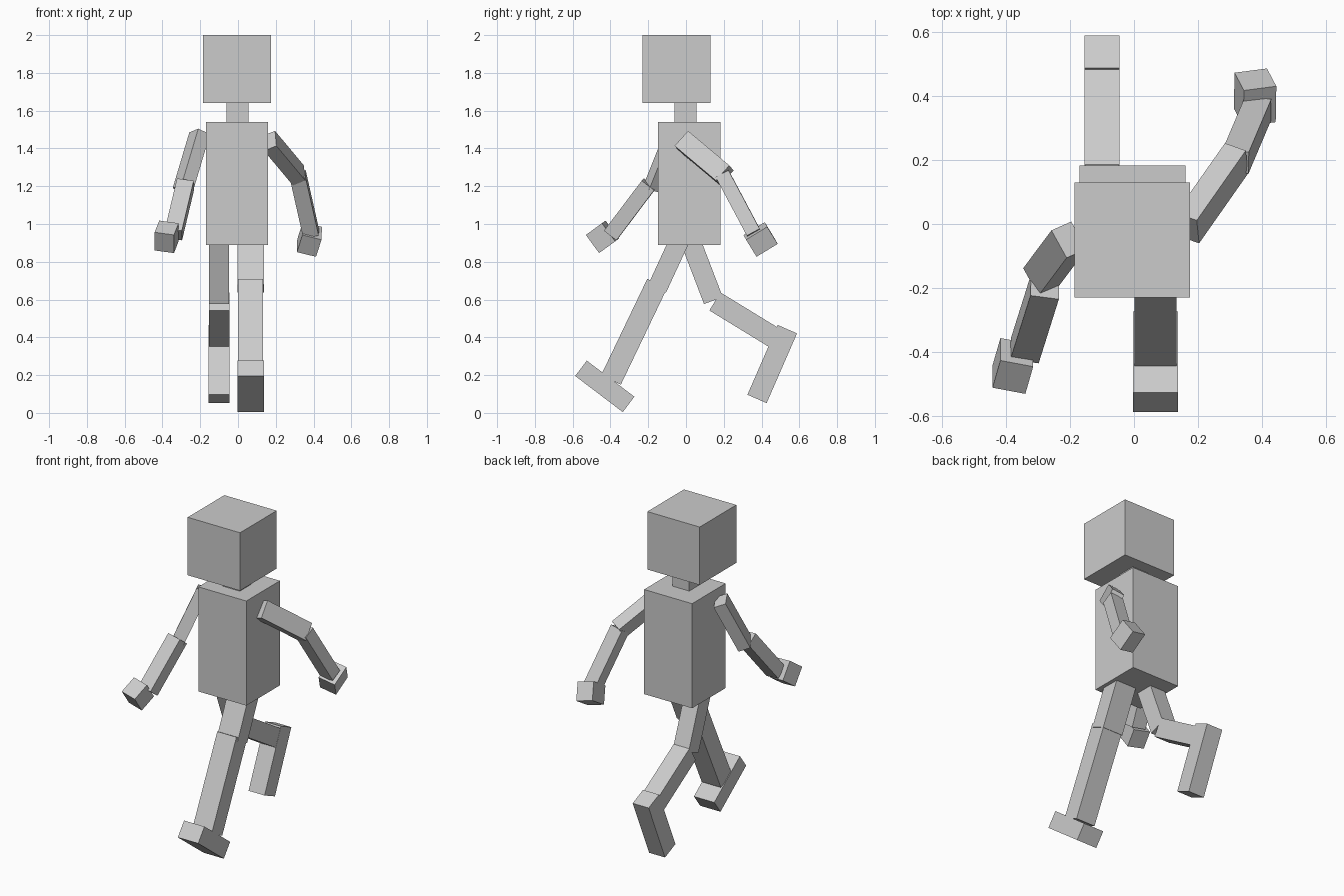
import bpy
from mathutils import Matrix, Vector

cube = bpy.data.objects.get("Cube")
if cube:
    bpy.data.objects.remove(cube, do_unlink=True)

# One plain grey for the whole figure
grey = bpy.data.materials.new("plain_grey")
grey.use_nodes = True
colour = (0.6, 0.6, 0.6, 1)
grey.diffuse_color = colour
grey.node_tree.nodes["Principled BSDF"].inputs["Base Color"].default_value = colour


def limb(name, start, end, width, depth, side=(1, 0, 0)):
    """Box running from start to end, its width measured along side."""
    start, end = Vector(start), Vector(end)
    axis = end - start
    along = axis.normalized()
    across = Vector(side)
    across = (across - along * across.dot(along)).normalized()
    out = along.cross(across)
    frame = Matrix((across * width, out * depth, axis)).transposed().to_4x4()
    bpy.ops.mesh.primitive_cube_add(size=1)
    obj = bpy.context.object
    obj.name = name
    obj.data.transform(Matrix.Translation((start + end) / 2) @ frame)
    obj.data.materials.append(grey)
    return obj


def leg_part(name, x, start, end, width, depth):
    """Leg box lying in a plane of constant x; points are (y, z)."""
    limb(name, (x, *start), (x, *end), width, depth)


# Head, neck and torso
limb("head", (-0.005, -0.05, 1.64), (-0.005, -0.05, 2.0), 0.36, 0.36)
limb("neck", (-0.003, -0.003, 1.53), (-0.003, -0.003, 1.65), 0.115, 0.115)
limb("torso", (-0.005, 0.018, 0.89), (-0.005, 0.018, 1.54), 0.33, 0.33)

# Left leg, striding forward
leg_part("left_thigh", 0.067, (-0.018, 0.95), (-0.153, 0.658), 0.14, 0.104)
leg_part("left_shin", 0.067, (-0.153, 0.684), (-0.397, 0.175), 0.132, 0.116)
leg_part("left_foot", 0.067, (-0.556, 0.236), (-0.304, 0.045), 0.14, 0.102)

# Right leg, kicked back
leg_part("right_thigh", -0.1, (0.009, 0.95), (0.145, 0.595), 0.106, 0.106)
leg_part("right_shin", -0.1, (0.153, 0.59), (0.48, 0.39), 0.108, 0.112)
leg_part("right_foot", -0.1, (0.537, 0.443), (0.376, 0.074), 0.11, 0.111)

# Left arm, swung back
limb("left_upper_arm", (0.167, -0.013, 1.44), (0.32, 0.205, 1.257),
     0.074, 0.107, (0.07, -0.015, 0.02))
limb("left_forearm", (0.317, 0.195, 1.26), (0.387, 0.36, 0.95),
     0.083, 0.077, (1, -0.1, 0.15))
limb("left_hand", (0.377, 0.339, 0.884), (0.379, 0.451, 0.952),
     0.105, 0.11, (0.1, 0.012, -0.025))

# Right arm, swung forward
limb("right_upper_arm", (-0.203, -0.049, 1.48), (-0.291, -0.167, 1.185),
     0.074, 0.1, (0.062, 0.027, -0.032))
limb("right_forearm", (-0.278, -0.196, 1.21), (-0.341, -0.396, 0.945),
     0.09, 0.083, (1, -0.1, -0.1))
limb("right_hand", (-0.378, -0.478, 0.98), (-0.378, -0.408, 0.884),
     0.105, 0.108, (0.1, -0.02, -0.012))
